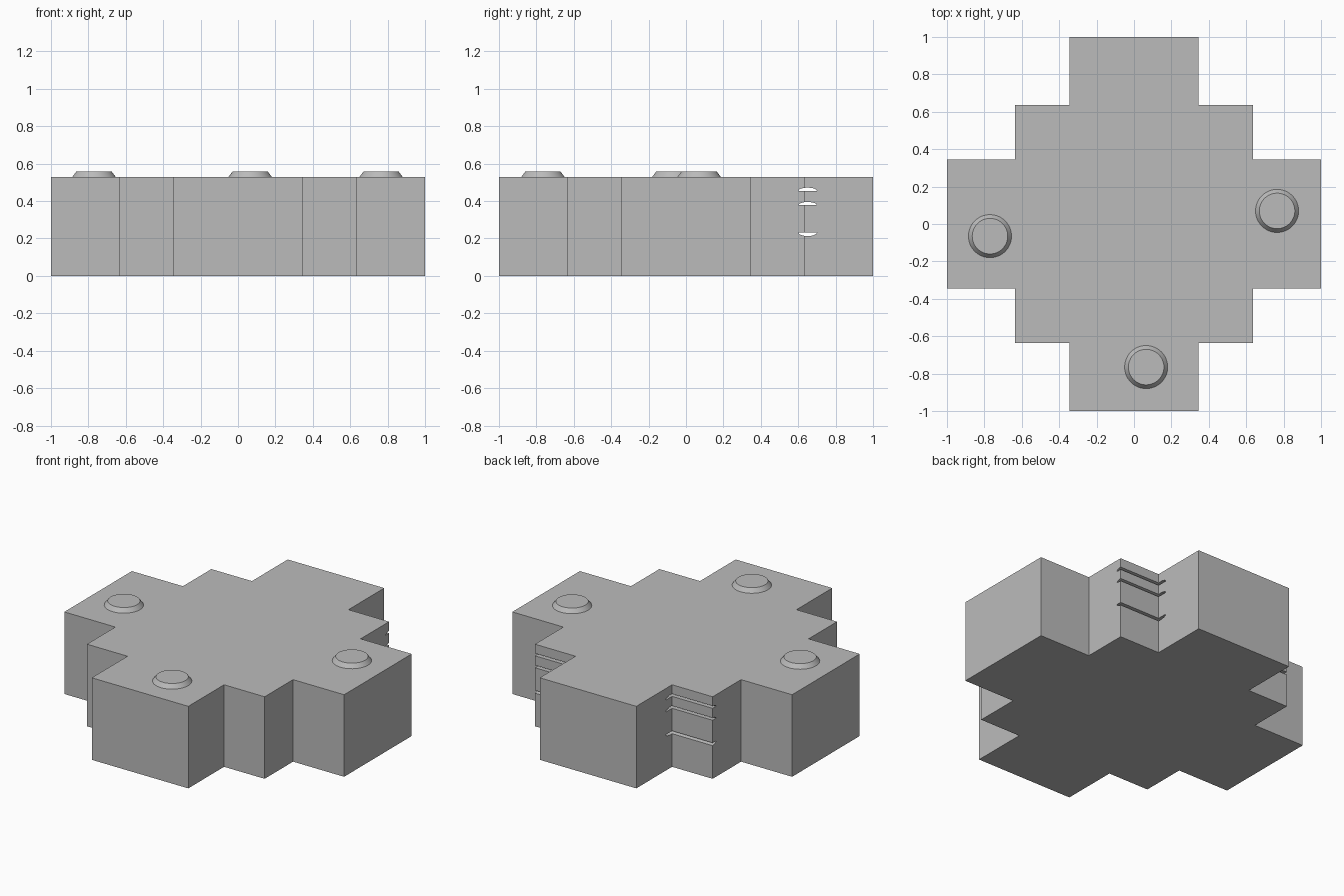
import bpy, bmesh, math

if "Cube" in bpy.data.objects:
    bpy.data.objects.remove(bpy.data.objects["Cube"])

grey = bpy.data.materials.new("plain grey")
grey.diffuse_color = (0.5, 0.5, 0.5, 1)
grey.use_nodes = True
grey.node_tree.nodes["Principled BSDF"].inputs["Base Color"].default_value = grey.diffuse_color


def prism(name, pts, depth):
    """Extrude a closed outline of 3D points along a vector."""
    bm = bmesh.new()
    face = bm.faces.new([bm.verts.new(p) for p in pts])
    ext = bmesh.ops.extrude_face_region(bm, geom=[face])["geom"]
    bmesh.ops.translate(bm, vec=depth, verts=[v for v in ext if isinstance(v, bmesh.types.BMVert)])
    bmesh.ops.recalc_face_normals(bm, faces=bm.faces)
    me = bpy.data.meshes.new(name)
    bm.to_mesh(me)
    bm.free()
    me.materials.append(grey)
    ob = bpy.data.objects.new(name, me)
    bpy.context.collection.objects.link(ob)
    return ob


# Stepped cross block: one quarter outline turned four times
H, A, B = 0.53, 0.345, 0.635
quarter = [(1, -A), (1, A), (B, A), (B, B), (A, B)]
outline = []
for k in range(4):
    c, s = [(1, 0), (0, 1), (-1, 0), (0, -1)][k]
    outline += [(x * c - y * s, x * s + y * c, 0) for x, y in quarter]
# neighbouring quarters share their first point with the next one's step
outline = [p for i, p in enumerate(outline) if p != outline[i - 1]]
body = prism("stepped_block", outline, (0, 0, H))

# Thin curved slots running side to side through the back arm
for i, (z, rise) in enumerate([(0.455, 0.017), (0.378, 0.017), (0.232, -0.019)]):
    arc = [(-0.8, 0.65 - 0.05 * math.cos(math.pi * t / 8),
            z + rise * math.sin(math.pi * t / 8)) for t in range(9)]
    cutter = prism("slot_cutter_%d" % (i + 1), arc, (1.6, 0, 0))
    cutter.hide_render = True
    cutter.hide_set(True)
    m = body.modifiers.new("slot", 'BOOLEAN')
    m.operation = 'DIFFERENCE'
    m.solver = 'EXACT'
    m.object = cutter

# Tapered round studs on three arms
for name, x, y in [("left_stud", -0.77, -0.065), ("right_stud", 0.765, 0.07),
                   ("front_stud", 0.065, -0.765)]:
    bpy.ops.mesh.primitive_cone_add(vertices=48, radius1=0.116, radius2=0.095,
                                    depth=0.028, location=(x, y, H + 0.013))
    stud = bpy.context.object
    stud.name = name
    stud.data.materials.append(grey)
    bpy.ops.object.shade_smooth_by_angle()
